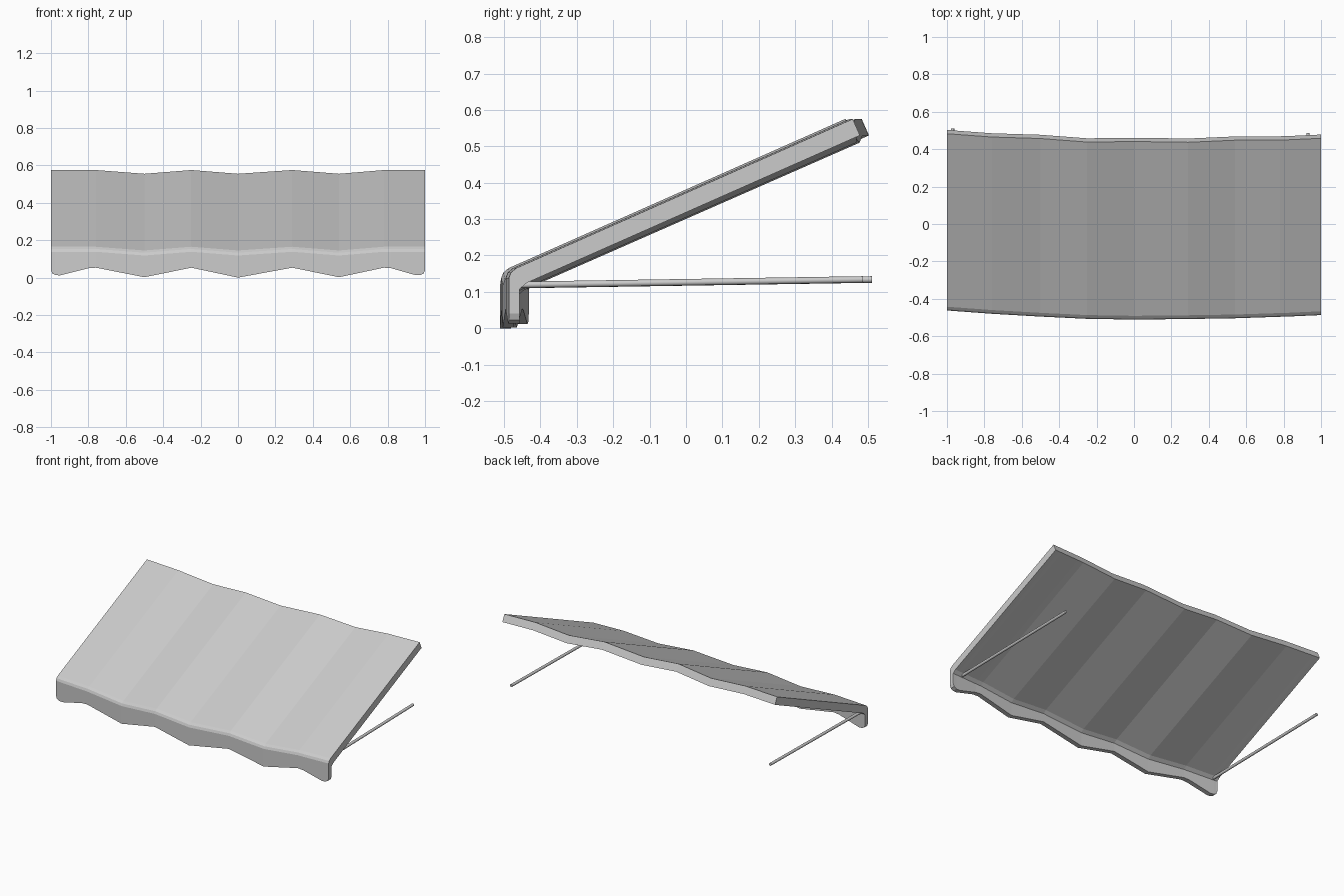
import bpy, bmesh, math
from mathutils import Vector

if "Cube" in bpy.data.objects:
    bpy.data.objects.remove(bpy.data.objects["Cube"])

# Stations across the awning: x, front y, sag of the cloth, valance bottom z
stations = [
    (-1.0, -0.462, 0.0, 0.04), (-0.993, -0.463, 0.0, 0.022), (-0.975, -0.464, 0.0, 0.013),
    (-0.95, -0.466, 0.0, 0.012), (-0.80, -0.477, 0.0, 0.05), (-0.76, -0.48, 0.0, 0.053),
    (-0.5, -0.495, 0.02, 0.002), (-0.25, -0.507, 0.0, 0.053), (0.0, -0.511, 0.02, 0.0),
    (0.29, -0.508, 0.0, 0.053), (0.54, -0.504, 0.02, 0.002), (0.78, -0.496, 0.0, 0.053),
    (0.82, -0.495, 0.0, 0.05), (0.95, -0.489, 0.0, 0.013), (0.975, -0.488, 0.0, 0.013),
    (0.993, -0.487, 0.0, 0.022), (1.0, -0.487, 0.0, 0.04),
]

# Side profile (offset from front y, z); None = valance bottom
profile = [
    (0.0, None), (0.0, 0.138), (0.006, 0.153), (0.02, 0.165),
    (0.945, 0.575), (0.965, 0.53), (0.05, 0.125), (0.03, 0.108), (0.03, None),
]


def make_canopy():
    bm = bmesh.new()
    rings = []
    for x, y, sag, low in stations:
        ring = []
        for dy, z in profile:
            # sagging cloth moves down, and slightly back at its rear edge
            back = 0.35 * sag if dy > 0.9 else 0.0
            ring.append(bm.verts.new((x, y + dy + back, low if z is None else z - sag)))
        rings.append(ring)
    n = len(profile)
    for a, b in zip(rings, rings[1:]):
        for i in range(n):
            j = (i + 1) % n
            bm.faces.new((a[i], a[j], b[j], b[i]))
    bm.faces.new(rings[0])
    bm.faces.new(rings[-1][::-1])
    bmesh.ops.recalc_face_normals(bm, faces=bm.faces)
    mesh = bpy.data.meshes.new("canopy")
    bm.to_mesh(mesh)
    bm.free()
    obj = bpy.data.objects.new("canopy", mesh)
    bpy.context.collection.objects.link(obj)


def make_rod(name, start, end, radius=0.009):
    a, b = Vector(start), Vector(end)
    bpy.ops.mesh.primitive_cylinder_add(vertices=12, radius=radius, depth=(b - a).length,
                                        location=(a + b) / 2)
    obj = bpy.context.object
    obj.name = name
    obj.rotation_euler = (b - a).to_track_quat('Z', 'Y').to_euler()
    bpy.ops.object.shade_smooth_by_angle(angle=math.radians(40))


# Cloth with valance
make_canopy()

# Support rods running back to the wall
make_rod("left_support_rod", (-0.97, -0.445, 0.119), (-0.97, 0.511, 0.134))
make_rod("right_support_rod", (0.93, -0.47, 0.119), (0.93, 0.487, 0.134))
